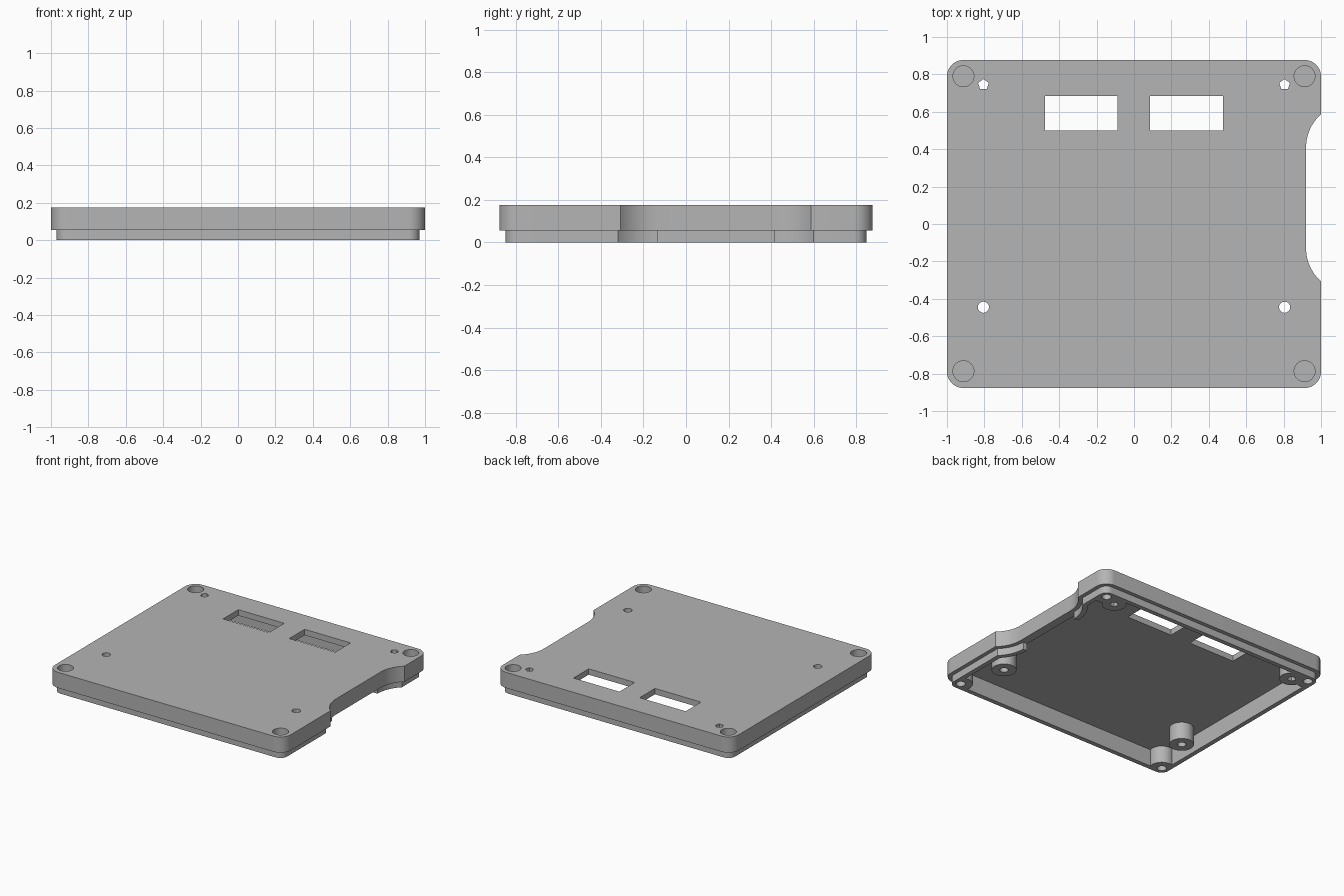
import bpy, bmesh, math
from math import cos, sin, pi

if "Cube" in bpy.data.objects:
    bpy.data.objects.remove(bpy.data.objects["Cube"])

grey = bpy.data.materials.new("plain_grey")
grey.use_nodes = True
grey.diffuse_color = (0.46, 0.46, 0.46, 1)
grey.node_tree.nodes["Principled BSDF"].inputs["Base Color"].default_value = grey.diffuse_color

HALF_X, HALF_Y, CORNER = 1.0, 0.877, 0.088
TOP, CEILING, STEP = 0.175, 0.13, 0.055


def arc(cx, cy, r, start, end, steps=10):
    return [(cx + r * cos(start + (end - start) * i / steps),
             cy + r * sin(start + (end - start) * i / steps)) for i in range(steps + 1)]


def outline(inset):
    """Rounded rectangle with a scooped side grip, moved inward by inset."""
    r = max(CORNER - inset, 0.012)
    x, y = HALF_X - inset - r, HALF_Y - inset - r
    scoop, low, high = 0.235, -0.13, 0.41
    centre, big = 0.92 + scoop, scoop + inset
    sweep = math.acos((centre - HALF_X + inset) / big)
    pts = arc(x, -y, r, -pi / 2, 0)
    pts += arc(centre, low, big, pi + sweep, pi)
    pts += arc(centre, high, big, pi, pi - sweep)
    pts += arc(x, y, r, 0, pi / 2)
    pts += arc(-x, y, r, pi / 2, pi)
    pts += arc(-x, -y, r, pi, 3 * pi / 2)
    return pts


def prism(name, pts, z0, z1):
    bm = bmesh.new()
    face = bm.faces.new([bm.verts.new((px, py, z0)) for px, py in pts])
    moved = bmesh.ops.extrude_face_region(bm, geom=[face])["geom"]
    bmesh.ops.translate(bm, vec=(0, 0, z1 - z0),
                        verts=[v for v in moved if isinstance(v, bmesh.types.BMVert)])
    bmesh.ops.recalc_face_normals(bm, faces=bm.faces)
    mesh = bpy.data.meshes.new(name)
    bm.to_mesh(mesh)
    bm.free()
    mesh.materials.append(grey)
    obj = bpy.data.objects.new(name, mesh)
    bpy.context.collection.objects.link(obj)
    return obj


def box(name, x0, x1, y0, y1, z0, z1):
    return prism(name, [(x0, y0), (x1, y0), (x1, y1), (x0, y1)], z0, z1)


def round_post(name, x, y, r, z0, z1, sides=32):
    return prism(name, arc(x, y, r, pi / 2, pi / 2 + 2 * pi, sides)[:-1], z0, z1)


def combine(target, other, operation):
    """Apply one boolean and remove the second object."""
    mod = target.modifiers.new("cut", "BOOLEAN")
    mod.operation, mod.object, mod.solver = operation, other, "EXACT"
    bpy.context.view_layer.objects.active = target
    bpy.ops.object.modifier_apply(modifier=mod.name)
    bpy.data.objects.remove(other)


# Shell: outer wall, stepped lip with a gap at the grip, hollow underside
lid = prism("lid_shell", outline(0), STEP, TOP)
lip = prism("lip", outline(0.03), 0, STEP + 0.03)
combine(lip, box("lip_gap", 0.7, 1.1, -0.135, 0.415, -0.1, STEP), "DIFFERENCE")
combine(lid, lip, "UNION")
combine(lid, prism("cavity", outline(0.065), -0.1, CEILING), "DIFFERENCE")

# Corner bosses and board standoffs, trimmed to the lip outline
corners = [(sx * 0.912, y) for sx in (-1, 1) for y in (0.79, -0.787)]
standoffs = [(sx * 0.805, y) for sx in (-1, 1) for y in (0.745, -0.445)]
for x, y in corners + standoffs:
    post = round_post("boss", x, y, 0.086, 0, CEILING + 0.02)
    combine(post, prism("trim", outline(0.032), -0.1, TOP), "INTERSECT")
    combine(lid, post, "UNION")

# Screw head recesses above, blind screw holes below
for x, y in corners:
    combine(lid, round_post("recess", x, y, 0.056, 0.09, 0.3), "DIFFERENCE")
    combine(lid, round_post("screw_hole", x, y, 0.033, -0.1, 0.08, 16), "DIFFERENCE")

# Through holes: five-sided at the back, round at the front
for x, y in standoffs:
    sides = 5 if y > 0 else 16
    combine(lid, round_post("through_hole", x, y, 0.03, -0.1, 0.3, sides), "DIFFERENCE")

# Two rectangular windows
for x in (-0.282, 0.28):
    combine(lid, box("window", x - 0.195, x + 0.195, 0.5, 0.685, 0.1, 0.3), "DIFFERENCE")

bpy.ops.object.select_all(action="DESELECT")
lid.select_set(True)
bpy.context.view_layer.objects.active = lid
bpy.ops.object.shade_smooth_by_angle(angle=math.radians(30))
